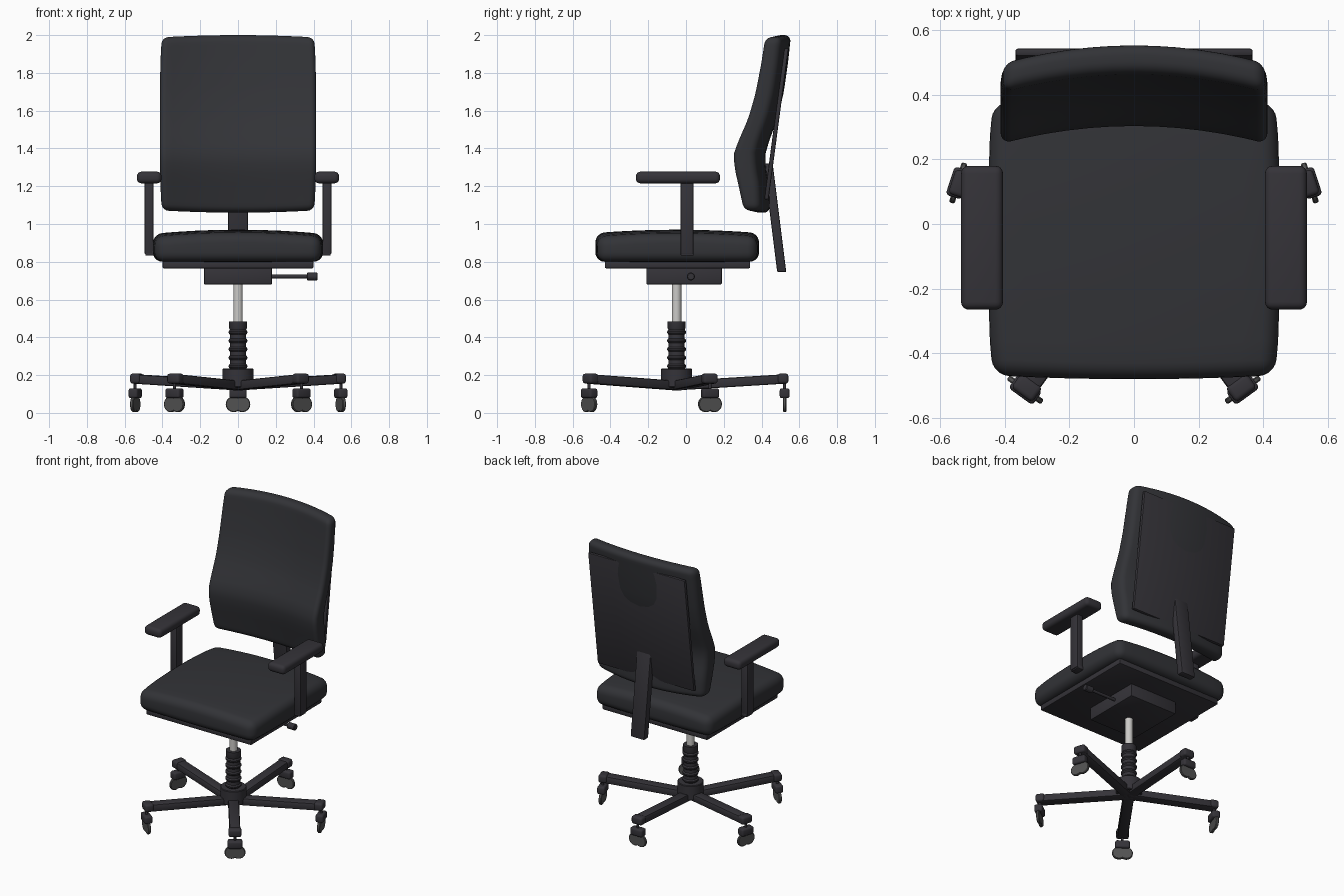
import bpy, bmesh, math
from mathutils import Matrix, Vector

if "Cube" in bpy.data.objects:
    bpy.data.objects.remove(bpy.data.objects["Cube"])


def material(name, rgb):
    m = bpy.data.materials.new(name)
    m.use_nodes = True
    m.diffuse_color = (*rgb, 1)
    bsdf = m.node_tree.nodes["Principled BSDF"]
    bsdf.inputs["Base Color"].default_value = (*rgb, 1)
    bsdf.inputs["Roughness"].default_value = 0.6
    return m


FABRIC = material("charcoal fabric", (0.032, 0.033, 0.038))
PLASTIC = material("dark plastic", (0.035, 0.033, 0.040))
STEEL = material("pale steel", (0.60, 0.59, 0.57))
RUBBER = material("grey wheel", (0.085, 0.085, 0.085))


def finish(name, bm, mat, matrix=Matrix()):
    bmesh.ops.recalc_face_normals(bm, faces=bm.faces[:])
    mesh = bpy.data.meshes.new(name)
    bm.to_mesh(mesh)
    bm.free()
    mesh.materials.append(mat)
    mesh.shade_smooth()
    ob = bpy.data.objects.new(name, mesh)
    bpy.context.collection.objects.link(ob)
    ob.matrix_world = matrix
    bpy.ops.object.select_all(action="DESELECT")
    ob.select_set(True)
    bpy.context.view_layer.objects.active = ob
    bpy.ops.object.shade_smooth_by_angle(angle=math.radians(35))
    return ob


def box(name, lo, hi, mat, bevel=0.008, segs=2, cuts=(1, 1, 1), shape=None, matrix=Matrix()):
    """Box from corner to corner, sliced per axis, reshaped in -1..1 space, then rounded."""
    bm = bmesh.new()
    bmesh.ops.create_cube(bm, size=2)
    for axis, n in enumerate(cuts):
        for i in range(1, n):
            co, no = Vector(), Vector()
            co[axis], no[axis] = 2 * i / n - 1, 1
            bmesh.ops.bisect_plane(bm, geom=bm.verts[:] + bm.edges[:] + bm.faces[:],
                                   plane_co=co, plane_no=no)
    lo, hi = Vector(lo), Vector(hi)
    for v in bm.verts:
        u = v.co.copy()
        p = Vector([(a + b) / 2 + c * (b - a) / 2 for a, b, c in zip(lo, hi, u)])
        v.co = shape(u, p) if shape else p
    bmesh.ops.recalc_face_normals(bm, faces=bm.faces[:])
    if bevel:
        edges = [e for e in bm.edges if e.calc_face_angle(0) > 0.7]
        bmesh.ops.bevel(bm, geom=edges, offset=bevel, segments=segs, profile=0.5,
                        affect="EDGES", clamp_overlap=True)
    return finish(name, bm, mat, matrix)


def lathe(name, profile, mat, matrix=Matrix(), steps=28):
    """Turn (radius, height) points around the local z axis."""
    bm = bmesh.new()
    vs = [bm.verts.new((r, 0, z)) for r, z in profile]
    edges = [bm.edges.new(pair) for pair in zip(vs, vs[1:])]
    bmesh.ops.spin(bm, geom=vs + edges, cent=(0, 0, 0), axis=(0, 0, 1),
                   angle=math.tau, steps=steps, use_duplicate=False)
    bmesh.ops.remove_doubles(bm, verts=bm.verts[:], dist=1e-5)
    return finish(name, bm, mat, matrix)


def rod(name, r, a, b, mat, matrix=Matrix()):
    c = min(0.004, r * 0.2)
    return lathe(name, [(0, a), (r - c, a), (r, a + c), (r, b - c), (r - c, b), (0, b)], mat, matrix)


def lookup(table, z):
    for (z0, a), (z1, b) in zip(table, table[1:]):
        if z <= z1:
            return a + (b - a) * (z - z0) / (z1 - z0)
    return table[-1][1]


# Seat cushion with a crowned top, on its plate
def seat_shape(u, p):
    p.x *= 1 - 0.03 * u.y ** 4
    p.y += 0.012 * u.x ** 2 * (1 if u.y < 0 else -1) * abs(u.y)
    if u.z > 0:
        p.z -= 0.022 * u.x ** 2 + 0.018 * u.y ** 2
    return p


box("seat_cushion", (-0.45, -0.48, 0.80), (0.45, 0.387, 0.970), FABRIC, 0.05, 5, (8, 8, 1), seat_shape)
box("seat_plate", (-0.40, -0.43, 0.765), (0.40, 0.34, 0.805), PLASTIC)

# Backrest cushion: lumbar bulge in profile, wrapped forward at the sides
FRONT = [(1.06, 0.30), (1.2, 0.27), (1.3, 0.248), (1.38, 0.248), (1.46, 0.28),
         (1.56, 0.323), (1.7, 0.362), (1.85, 0.39), (2.0, 0.413)]
DEPTH = [(1.06, 0.09), (1.2, 0.115), (1.35, 0.12), (1.5, 0.11), (2.0, 0.088)]


def back_shape(u, p):
    z = p.z
    p.y = lookup(FRONT, z) + 0.055 * (1 - u.x ** 2)
    if u.y > 0:
        p.y += lookup(DEPTH, z)
    p.x *= 1 - 0.025 * u.z ** 4
    p.z -= 0.012 * u.x ** 2 * u.z
    return p


box("backrest_cushion", (-0.413, 0, 1.06), (0.413, 1, 2.0), FABRIC, 0.034, 5, (12, 1, 18), back_shape)


# Flat back panel and upright bar, both leaning
def lean(slope):
    def shape(u, p):
        p.y += slope * u.z
        return p
    return shape


box("back_panel", (-0.367, 0.467, 1.13), (0.367, 0.490, 1.93), PLASTIC, 0.007, shape=lean(0.053))
box("back_support_bar", (-0.053, 0.447, 0.745), (0.053, 0.495, 1.32), PLASTIC, shape=lean(-0.036))

# Armrests
for side, s in (("left", 1), ("right", -1)):
    def arm(part, x0, x1, y0, y1, z0, z1, bevel, segs):
        xs = sorted((s * x0, s * x1))
        box(f"{side}_arm_{part}", (xs[0], y0, z0), (xs[1], y1, z1), PLASTIC, bevel, segs)
    arm("pad", 0.405, 0.535, -0.265, 0.18, 1.215, 1.277, 0.024, 4)
    arm("post", 0.448, 0.495, -0.028, 0.04, 0.84, 1.23, 0.006, 2)
    arm("bracket", 0.38, 0.49, -0.028, 0.04, 0.832, 0.86, 0.005, 2)

# Tilt mechanism and lever
box("tilt_mechanism", (-0.18, -0.21, 0.68), (0.18, 0.19, 0.77), PLASTIC, 0.006)
sideways = Matrix.Translation((0, 0.026, 0.722)) @ Matrix.Rotation(math.pi / 2, 4, "Y")
rod("lever_rod", 0.010, 0.16, 0.38, PLASTIC, sideways)
rod("lever_knob", 0.021, 0.365, 0.422, PLASTIC, sideways)

# Gas column, ribbed sleeve and hub
centre = Matrix.Translation((0, -0.05, 0))
rod("gas_column", 0.025, 0.40, 0.69, STEEL, centre)
sleeve = [(0, 0.22), (0.045, 0.22)]
for i in range(5):
    z = 0.235 + i * 0.045
    sleeve += [(0.043, z), (0.050, z + 0.008), (0.050, z + 0.016), (0.043, z + 0.024)]
sleeve += [(0.047, 0.448), (0.047, 0.485), (0, 0.485)]
lathe("ribbed_sleeve", sleeve, PLASTIC, centre)
rod("base_hub", 0.082, 0.135, 0.235, PLASTIC, centre)


# Five-legged base with casters
def leg_shape(u, p):
    p.z += 0.018 * u.x
    return p


for i in range(5):
    spin = centre @ Matrix.Rotation(math.radians(90 + 72 * i), 4, "Z")
    n = i + 1
    box(f"base_leg_{n}", (0, -0.034, 0.137), (0.58, 0.034, 0.187), PLASTIC, 0.01, 2,
        shape=leg_shape, matrix=spin)
    box(f"leg_end_{n}", (0.535, -0.04, 0.155), (0.592, 0.04, 0.208), PLASTIC, 0.014, 3, matrix=spin)
    caster = spin @ Matrix.Translation((0.572, 0, 0))
    rod(f"caster_pin_{n}", 0.008, 0.11, 0.17, PLASTIC, caster)
    box(f"caster_housing_{n}", (-0.026, -0.046, 0.078), (0.026, 0.046, 0.130), PLASTIC, 0.012, 3,
        matrix=caster)
    for label, y in (("a", -0.023), ("b", 0.023)):
        axle = caster @ Matrix.Translation((0, y, 0.046)) @ Matrix.Rotation(math.pi / 2, 4, "Y")
        rod(f"caster_wheel_{n}{label}", 0.042, -0.009, 0.009, RUBBER, axle)
